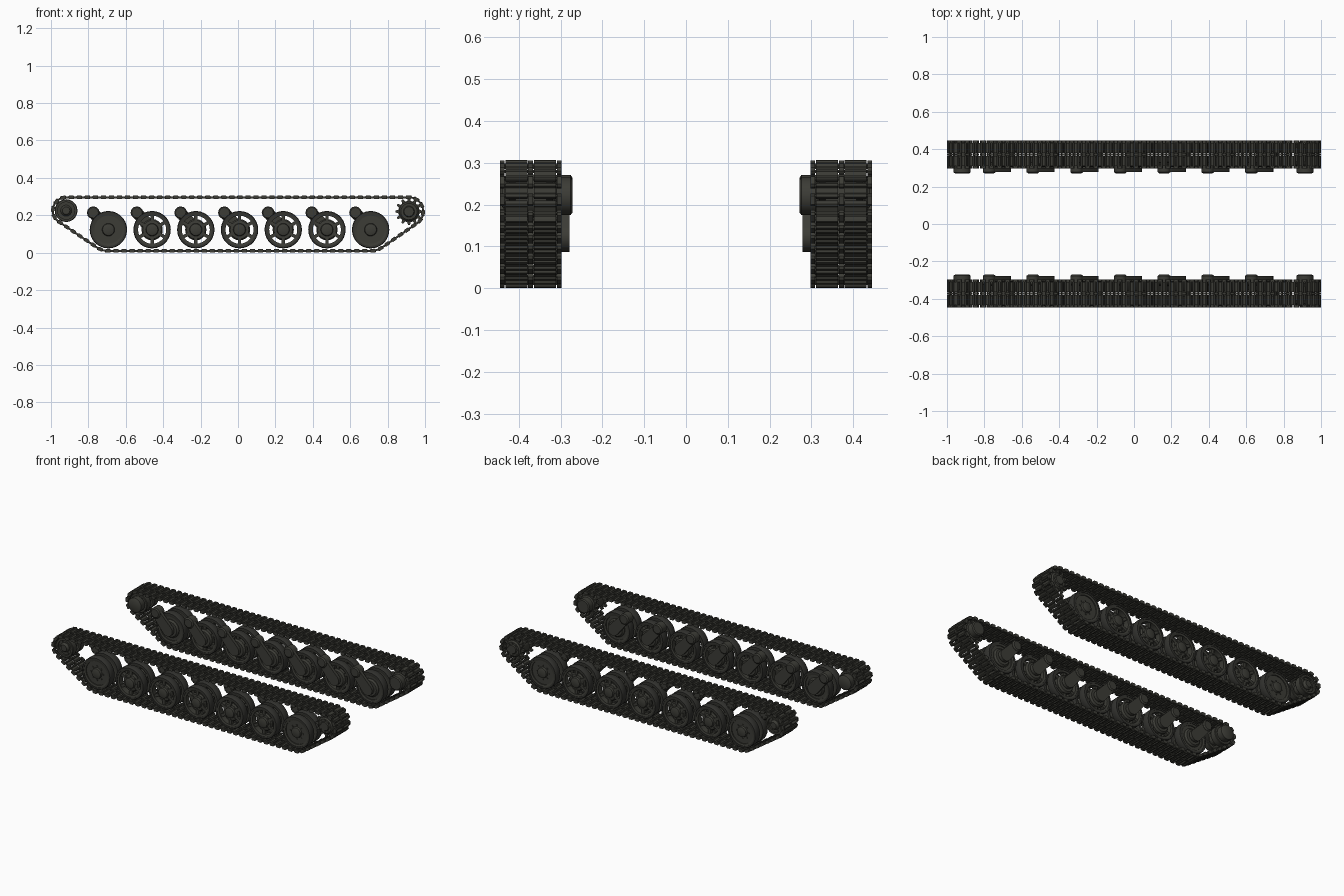
import bpy, bmesh, math
from math import cos, sin, pi, atan2, acos, hypot

if "Cube" in bpy.data.objects:
    bpy.data.objects.remove(bpy.data.objects["Cube"])

# ---------- materials ----------
def material(name, rgb):
    m = bpy.data.materials.new(name)
    m.diffuse_color = (*rgb, 1)
    m.use_nodes = True
    m.node_tree.nodes["Principled BSDF"].inputs["Base Color"].default_value = m.diffuse_color
    return m

METAL = material("dark_olive_metal", (0.045, 0.045, 0.037))
RUBBER = material("dark_rubber", (0.033, 0.033, 0.029))

# ---------- helpers ----------
def prism(bm, pts, y0, y1):
    """Extrude an x-z outline along y."""
    a = [bm.verts.new((x, y0, z)) for x, z in pts]
    b = [bm.verts.new((x, y1, z)) for x, z in pts]
    n = len(pts)
    bm.faces.new(a)
    bm.faces.new(b[::-1])
    for i in range(n):
        j = (i + 1) % n
        bm.faces.new((a[i], b[i], b[j], a[j]))

def lathe(bm, prof, c, segs=24, ring=False, mat=0):
    """Revolve (radius, y) points about the y axis through c; ring closes the section."""
    loops = []
    for k in range(segs):
        a = 2 * pi * k / segs
        loops.append([bm.verts.new((c[0] + r * cos(a), y, c[1] + r * sin(a))) for r, y in prof])
    n = len(prof)
    faces = []
    for k in range(segs):
        p, q = loops[k], loops[(k + 1) % segs]
        for i in range(n if ring else n - 1):
            j = (i + 1) % n
            faces.append(bm.faces.new((p[i], p[j], q[j], q[i])))
    if not ring:
        faces.append(bm.faces.new([l[0] for l in loops]))
        faces.append(bm.faces.new([l[-1] for l in loops][::-1]))
    for f in faces:
        f.material_index = mat

def circle(c, r, n, start=0.0, span=2 * pi):
    return [(c[0] + r * cos(start + span * i / n), c[1] + r * sin(start + span * i / n)) for i in range(n)]

def bar(bm, c, ang, r0, r1, w, y0, y1):
    """Radial bar, used for spokes."""
    u, v = (cos(ang), sin(ang)), (-sin(ang), cos(ang))
    pts = [(c[0] + u[0] * r + v[0] * s, c[1] + u[1] * r + v[1] * s)
           for r, s in ((r0, -w), (r1, -w), (r1, w), (r0, w))]
    prism(bm, pts, y0, y1)

def bolts(bm, c, r, n, size, y0, y1):
    for p in circle(c, r, n):
        prism(bm, circle(p, size, 6), y0, y1)

def finish(bm, name, smooth=True):
    """Make the object and mirror it to the other side."""
    bmesh.ops.recalc_face_normals(bm, faces=bm.faces[:])
    me = bpy.data.meshes.new(name)
    bm.to_mesh(me)
    bm.free()
    me.materials.append(METAL)
    me.materials.append(RUBBER)
    ob = bpy.data.objects.new(name, me)
    bpy.context.collection.objects.link(ob)
    if smooth:
        bpy.ops.object.select_all(action='DESELECT')
        ob.select_set(True)
        bpy.context.view_layer.objects.active = ob
        bpy.ops.object.shade_smooth_by_angle(angle=math.radians(35))
    mod = ob.modifiers.new("mirror_side", 'MIRROR')
    mod.use_axis = (False, True, False)
    mod.use_mirror_merge = False
    return ob

# ---------- layout ----------
WHEELS = [(-0.693 + 0.2337 * i, 0.123) for i in range(7)]
IDLER, SPROCKET = (-0.919, 0.225), (0.914, 0.22)

# ---------- track path: belt around four circles ----------
belt = [(WHEELS[0], 0.112), (WHEELS[6], 0.112), (SPROCKET, 0.075), (IDLER, 0.070)]
norms = []
for i in range(4):
    (c1, r1), (c2, r2) = belt[i], belt[(i + 1) % 4]
    dx, dz = c2[0] - c1[0], c2[1] - c1[1]
    norms.append(atan2(dz, dx) - acos((r1 - r2) / hypot(dx, dz)))
path = []
for i, (c, r) in enumerate(belt):
    a0 = norms[i - 1]
    span = (norms[i] - a0) % (2 * pi)
    path += [(c[0] + r * cos(a0 + span * k / 24), c[1] + r * sin(a0 + span * k / 24)) for k in range(25)]
path.append(path[0])
dist = [0]
for p, q in zip(path, path[1:]):
    dist.append(dist[-1] + hypot(q[0] - p[0], q[1] - p[1]))

def at(s):
    s %= dist[-1]
    i = next(k for k in range(len(path) - 1) if dist[k + 1] >= s)
    t = (s - dist[i]) / max(dist[i + 1] - dist[i], 1e-9)
    p, q = path[i], path[i + 1]
    return p[0] + (q[0] - p[0]) * t, p[1] + (q[1] - p[1]) * t

# ---------- track links ----------
LINKS = 98
pitch = dist[-1] / LINKS
h = pitch * 0.29
# plate with a rounded pin tube at each end: (along, outward)
shoe = [(-h - .007, -.003), (-h - .003, -.008), (-h + .003, -.008), (-h + .006, -.004),
        (h - .006, -.004), (h - .003, -.008), (h + .003, -.008), (h + .007, -.003),
        (h + .007, .005), (h + .004, .0105), (h - .003, .0105), (h - .006, .006),
        (-h + .006, .006), (-h + .003, .0105), (-h - .004, .0105), (-h - .007, .005)]
clip = [(-.015, -.004), (-.010, -.009), (.010, -.009), (.015, -.004),
        (.015, .005), (.010, .0105), (-.010, .0105), (-.015, .005)]
bm = bmesh.new()
for k in range(LINKS):
    for shape, s, rows in ((shoe, k * pitch, ((.311, .364), (.379, .432))),
                           (clip, (k + .5) * pitch, ((.2975, .309), (.3655, .3775), (.434, .4455)))):
        c, a, b = at(s), at(s - .012), at(s + .012)
        L = hypot(b[0] - a[0], b[1] - a[1])
        t = ((b[0] - a[0]) / L, (b[1] - a[1]) / L)
        pts = [(c[0] + t[0] * u + t[1] * v, c[1] + t[1] * u - t[0] * v) for u, v in shape]
        for y0, y1 in rows:
            prism(bm, pts, y0, y1)
    # pins running through the tubes
    c = at(k * pitch)
    for e in (-h, h):
        prism(bm, circle(at(k * pitch + e), .004, 6), .300, .443)
finish(bm, "track_links", smooth=False)

# ---------- road wheels ----------
for i, c in enumerate(WHEELS):
    bm = bmesh.new()
    solid = i in (0, 6)
    for y0, y1 in ((.308, .356), (.386, .434)):
        # tyre and metal rim
        lathe(bm, [(.087, y0), (.097, y0), (.100, y0 + .005), (.100, y1 - .005), (.097, y1), (.087, y1)],
              c, 28, True, 1)
        lathe(bm, [(.075, y0 + .006), (.088, y0 + .003), (.088, y1 - .003), (.075, y1 - .006)], c, 28, True)
        mid = (y0 + y1) / 2
        if solid:
            lathe(bm, [(.078, mid - .012), (.078, mid + .012)], c, 28)
        else:
            for k in range(6):
                bar(bm, c, pi / 6 + k * pi / 3, .045, .078, .009, mid - .012, mid + .012)
    # hub, cap and bolts
    lathe(bm, [(.048, .306), (.057, .316), (.057, .412), (.050, .420), (.034, .422),
               (.031, .434), (.020, .438)], c, 20)
    bolts(bm, c, .043, 8, .005, .415, .426)
    finish(bm, f"road_wheel_{i + 1}")

    # swing arm from the pivot down to the axle
    bm = bmesh.new()
    p = (c[0] - .081, .214)
    ang = atan2(c[1] - p[1], c[0] - p[0])
    outline = circle(p, .030, 8, ang + pi / 2, pi * 8 / 7) + circle(c, .036, 8, ang - pi / 2, pi * 8 / 7)
    prism(bm, outline, .279, .299)
    lathe(bm, [(.026, .271), (.034, .277), (.034, .322), (.028, .328)], p, 12)
    lathe(bm, [(.024, .285), (.024, .330)], c, 12)
    bolts(bm, p, .020, 6, .004, .325, .332)
    finish(bm, f"swing_arm_{i + 1}")

# ---------- front idler ----------
bm = bmesh.new()
for y0, y1 in ((.312, .354), (.388, .430)):
    lathe(bm, [(.046, y0), (.058, y0), (.061, y0 + .004), (.061, y1 - .004), (.058, y1), (.046, y1)],
          IDLER, 20, True)
    lathe(bm, [(.050, y0 + .012), (.050, y1 - .012)], IDLER, 20)
lathe(bm, [(.038, .271), (.046, .276), (.046, .312), (.030, .325), (.030, .422),
           (.022, .430), (.020, .436)], IDLER, 16)
bolts(bm, IDLER, .039, 6, .005, .414, .423)
finish(bm, "idler_wheel")

# ---------- drive sprocket ----------
bm = bmesh.new()
teeth = []
for k in range(12):
    for f, r in ((-.32, .057), (-.13, .073), (.13, .073), (.32, .057)):
        a = 2 * pi * (k + f) / 12
        teeth.append((SPROCKET[0] + r * cos(a), SPROCKET[1] + r * sin(a)))
for y0, y1 in ((.318, .334), (.408, .424)):
    prism(bm, teeth, y0, y1)
lathe(bm, [(.038, .271), (.045, .276), (.045, .310), (.052, .316), (.052, .426), (.044, .434),
           (.030, .434), (.026, .440)], SPROCKET, 20)
bolts(bm, SPROCKET, .037, 8, .004, .432, .438)
finish(bm, "drive_sprocket")
